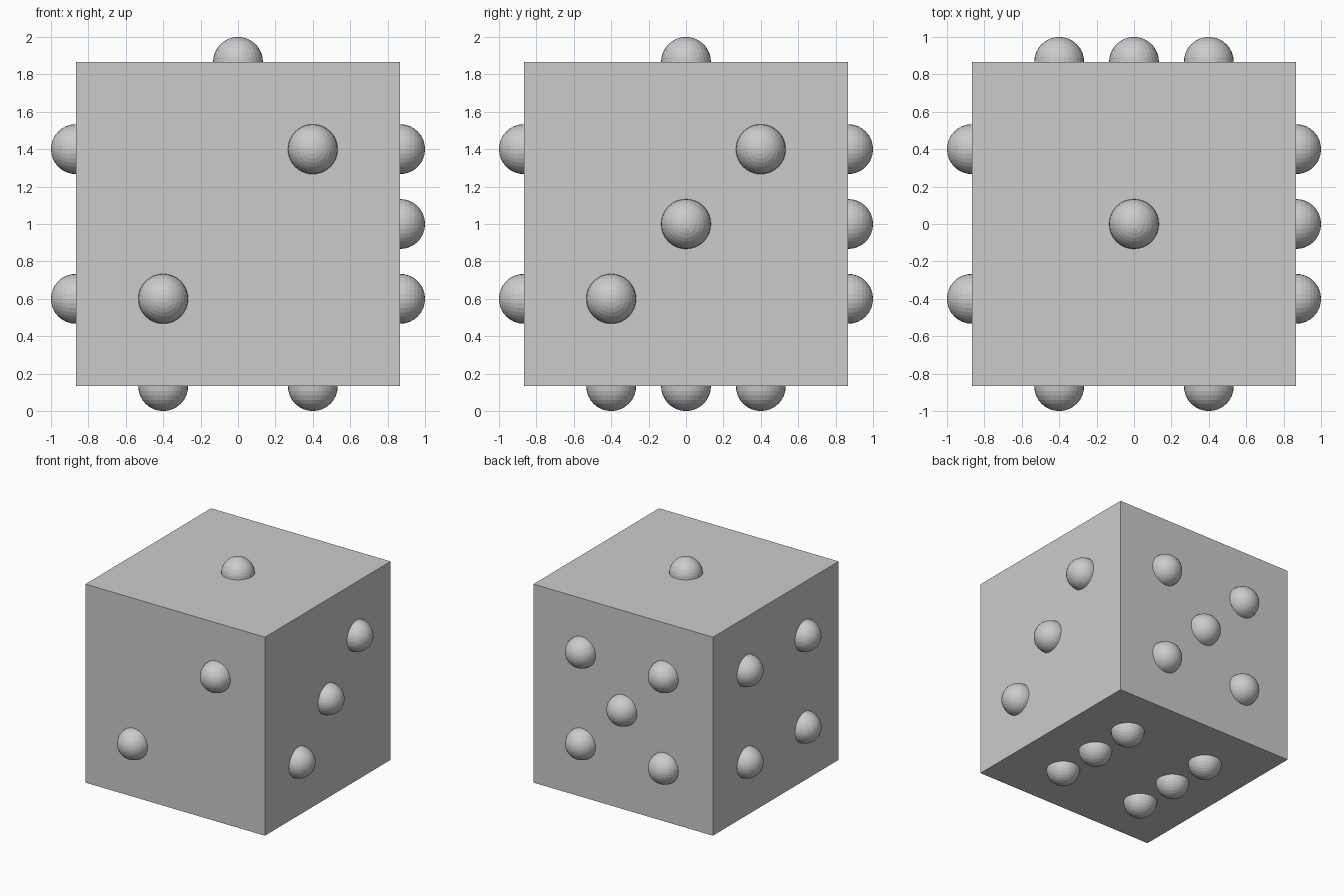
import bpy
from mathutils import Vector

if "Cube" in bpy.data.objects:
    bpy.data.objects.remove(bpy.data.objects["Cube"])

HALF = 0.8667    # half the cube's edge
RADIUS = 0.1333  # pip radius
S = 0.4          # pip spacing
CENTRE = Vector((0, 0, 1))

grey = bpy.data.materials.new("grey")
grey.diffuse_color = (0.6, 0.6, 0.6, 1)
grey.use_nodes = True
grey.node_tree.nodes["Principled BSDF"].inputs["Base Color"].default_value = grey.diffuse_color


def finish(name):
    obj = bpy.context.object
    obj.name = name
    obj.data.materials.append(grey)
    return obj


# Die body
bpy.ops.mesh.primitive_cube_add(size=2 * HALF, location=CENTRE)
finish("die_body")

# Pip layouts per side: outward normal, then in-plane axes and offsets
X, Y, Z = Vector((1, 0, 0)), Vector((0, 1, 0)), Vector((0, 0, 1))
diagonal = [(-1, -1), (1, 1)]
corners = [(a, b) for a in (-1, 1) for b in (-1, 1)]
sides = {
    "top": (Z, X, Y, [(0, 0)]),
    "front": (-Y, X, Z, diagonal),
    "right": (X, Y, Z, diagonal + [(0, 0)]),
    "left": (-X, Y, Z, corners),
    "back": (Y, X, Z, corners + [(0, 0)]),
    "bottom": (-Z, X, Y, [(a, b) for a in (-1, 1) for b in (-1, 0, 1)]),
}

# Half-sunk balls as raised pips, poles pointing outward
for side, (normal, u, v, spots) in sides.items():
    turn = normal.to_track_quat('Z', 'Y').to_euler()
    for i, (a, b) in enumerate(spots, 1):
        bpy.ops.mesh.primitive_uv_sphere_add(
            segments=32, ring_count=16, radius=RADIUS, rotation=turn,
            location=CENTRE + normal * HALF + (u * a + v * b) * S)
        finish(f"{side}_pip_{i}")
